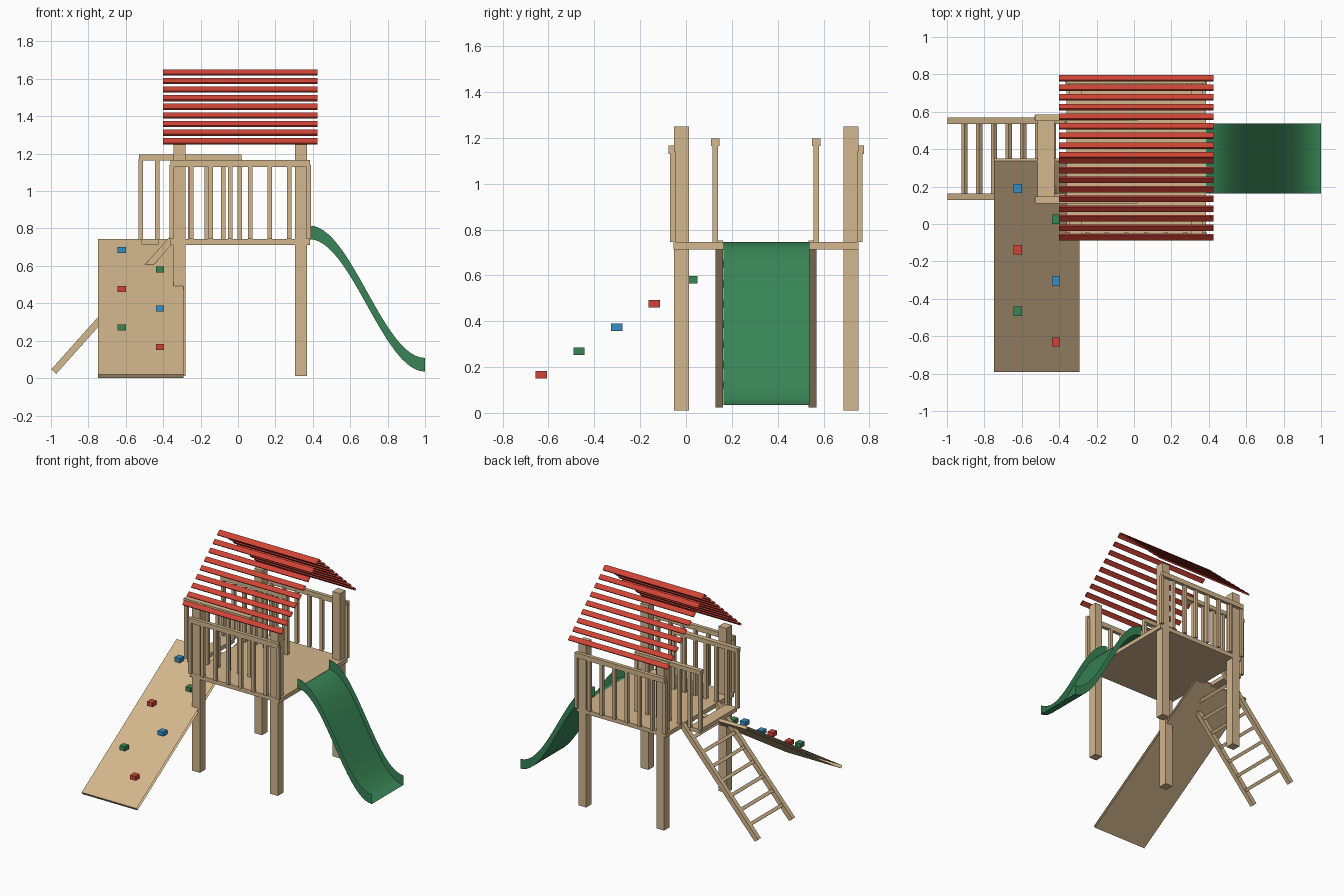
import bpy, bmesh, math
from mathutils import Matrix, Vector

if "Cube" in bpy.data.objects:
    bpy.data.objects.remove(bpy.data.objects["Cube"])


def material(name, r, g, b):
    m = bpy.data.materials.new(name)
    lin = [((c / 255 + 0.055) / 1.055) ** 2.4 for c in (r, g, b)]
    m.diffuse_color = (*lin, 1)
    m.use_nodes = True
    m.node_tree.nodes["Principled BSDF"].inputs["Base Color"].default_value = m.diffuse_color
    return m


WOOD = material("tan wood", 211, 183, 141)
RED = material("roof red", 206, 68, 54)
GREEN = material("slide green", 56, 132, 86)
BLUE = material("hold blue", 54, 142, 196)


def finish(name, bm, mat):
    me = bpy.data.meshes.new(name)
    bm.to_mesh(me)
    bm.free()
    me.materials.append(mat)
    ob = bpy.data.objects.new(name, me)
    bpy.context.collection.objects.link(ob)
    return ob


def box(name, center, size, mat=WOOD, axis='X', angle=0.0, open_ends=False):
    """Box by centre and size, turned about one axis; open_ends drops the x caps."""
    bm = bmesh.new()
    bmesh.ops.create_cube(bm, size=1)
    if open_ends:
        bm.normal_update()
        caps = [f for f in bm.faces if abs(f.normal.x) > 0.9]
        bmesh.ops.delete(bm, geom=caps, context='FACES_ONLY')
    m = (Matrix.Translation(center) @ Matrix.Rotation(angle, 4, axis)
         @ Matrix.Diagonal((*size, 1)))
    bmesh.ops.transform(bm, matrix=m, verts=bm.verts)
    return finish(name, bm, mat)


def span(name, x, y, z, mat=WOOD):
    """Axis-aligned box from its ranges."""
    lo, hi = Vector((x[0], y[0], z[0])), Vector((x[1], y[1], z[1]))
    return box(name, (lo + hi) / 2, hi - lo, mat)


CX, CY = 0.012, 0.35  # tower centre

# Corner posts and deck
for sx in (-1, 1):
    for sy in (-1, 1):
        box("corner_post", (CX + sx * 0.325, CY + sy * 0.37, 0.63),
            (0.064, 0.066, 1.24))
span("deck", (-0.36, 0.385), (-0.055, 0.752), (0.713, 0.745))

# Front and back railings
for sy in (-1, 1):
    y = CY + sy * 0.413
    box("railing_top", (CX, y, 1.148), (0.746, 0.027, 0.037))
    for i in range(8):
        box("railing_baluster", (-0.355 + i * 0.1048, y - sy * 0.005, 0.942),
            (0.024, 0.024, 0.395))

# Handrails beside the ladder entry
for y in (0.128, 0.568):
    box("handrail", (-0.255, y, 1.18), (0.55, 0.036, 0.032))
    for i in range(7):
        box("handrail_baluster", (-0.52 + i * 0.0882, y, 0.957),
            (0.024, 0.024, 0.43))
span("landing_step", (-0.515, -0.425), (0.128, 0.568), (0.715, 0.745))

# Ladder
a, b = Vector((-0.985, 0, 0.035)), Vector((-0.355, 0, 0.74))
d = b - a
tilt = -math.atan2(d.z, d.x)
for y in (0.145, 0.552):
    c = (a + b) / 2
    box("ladder_stringer", (c.x, y, c.z), (d.length, 0.034, 0.036),
        axis='Y', angle=tilt)
for i in range(1, 8):
    p = a + d * (i / 8)
    box("ladder_rung", (p.x, 0.348, p.z), (0.024, 0.40, 0.024),
        axis='Y', angle=tilt)

# Climbing ramp with holds
top0, top1, thick = Vector((0, -0.79, 0.02)), Vector((0, 0.338, 0.743)), 0.022
d = top1 - top0
ang = math.atan2(d.z, d.y)
c = (top0 + top1) / 2 - Vector((0, -math.sin(ang), math.cos(ang))) * thick / 2
box("climbing_ramp", (-0.52, c.y, c.z), (0.457, d.length, thick),
    axis='X', angle=ang, open_ends=True)
for i in range(6):
    box("climbing_hold", (-0.622 if i % 2 == 0 else -0.417,
                          0.19 - i * 0.1642, 0.684 - i * 0.1036),
        (0.045, 0.05, 0.032), (BLUE, GREEN, RED)[i % 3])

# Roof slats on both slopes
slope = math.atan(0.91)
for sy in (-1, 1):
    for i in range(9):
        off = 0.426 - i * 0.0515
        box("roof_slat", (CX, 0.354 + sy * off, 1.266 + i * 0.0515 * 0.895),
            (0.827, 0.036, 0.012), RED, 'X', -sy * slope, open_ends=True)

# Slide: thin U-shaped channel along an S curve
bm = bmesh.new()
rows, N = [], 24
for i in range(N + 1):
    t = i / N
    x = 0.38 + 0.62 * t
    z = 0.035 + 0.708 * (1 + math.cos(math.pi * t)) / 2
    rows.append([bm.verts.new((x, y, z + h)) for y, h in
                 ((0.163, 0.073), (0.163, 0), (0.538, 0), (0.538, 0.073))])
for r, s in zip(rows, rows[1:]):
    for j in range(3):
        bm.faces.new((r[j], s[j], s[j + 1], r[j + 1]))
slide = finish("slide", bm, GREEN)
bpy.context.view_layer.objects.active = slide
slide.select_set(True)
bpy.ops.object.shade_smooth_by_angle(angle=math.radians(30))
